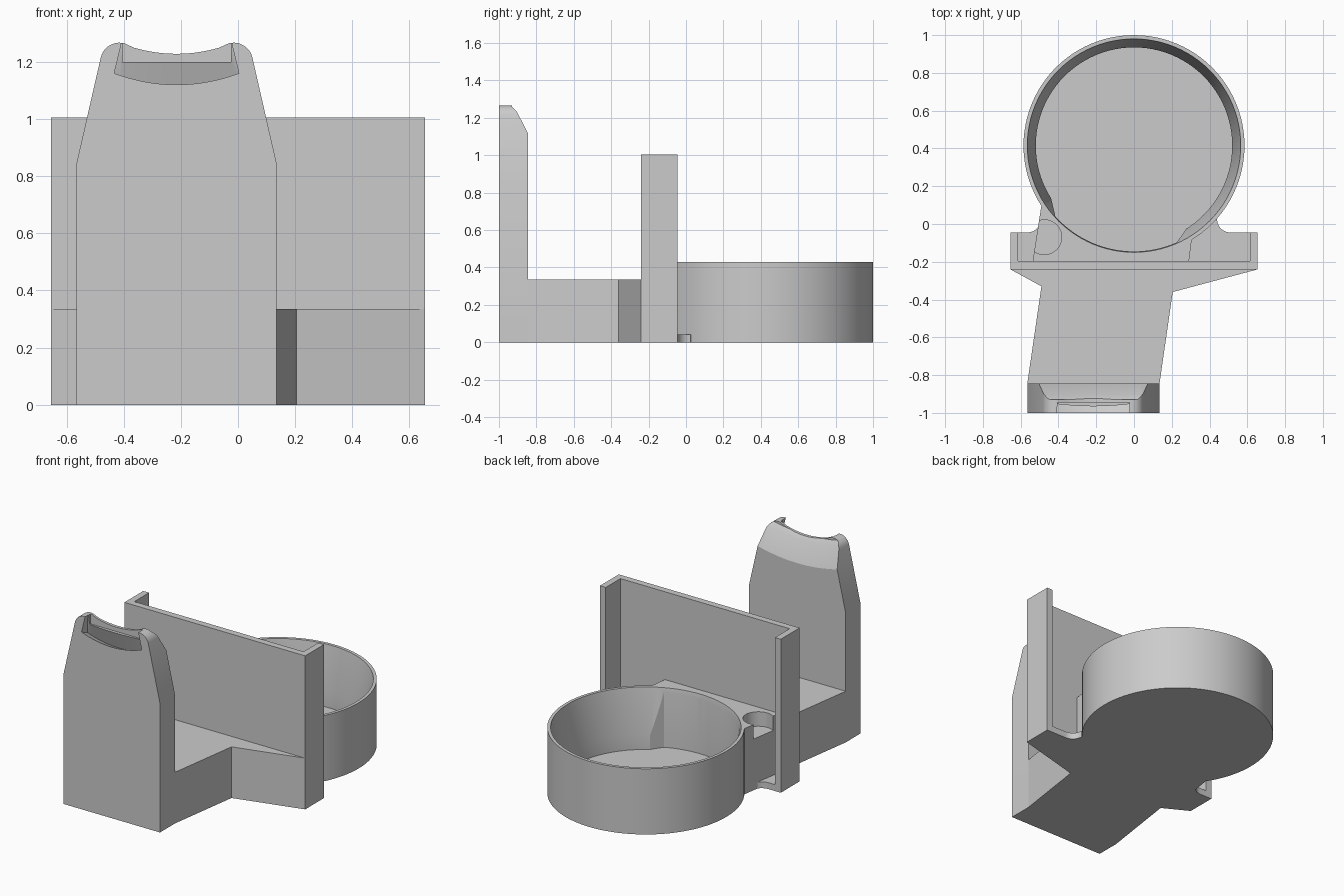
import bpy
import bmesh
from math import cos, sin, radians

cube = bpy.data.objects.get("Cube")
if cube:
    bpy.data.objects.remove(cube, do_unlink=True)

grey = bpy.data.materials.new("plain grey")
grey.use_nodes = True
colour = (0.6, 0.6, 0.6, 1)
grey.diffuse_color = colour
grey.node_tree.nodes["Principled BSDF"].inputs["Base Color"].default_value = colour


def loft(name, rings):
    """Closed solid through a list of matching rings of points."""
    bm = bmesh.new()
    loops = [[bm.verts.new(p) for p in ring] for ring in rings]
    n = len(loops[0])
    for a, b in zip(loops, loops[1:]):
        for i in range(n):
            j = (i + 1) % n
            bm.faces.new((a[i], a[j], b[j], b[i]))
    bm.faces.new(loops[0])
    bm.faces.new(loops[-1])
    bmesh.ops.recalc_face_normals(bm, faces=bm.faces)
    mesh = bpy.data.meshes.new(name)
    bm.to_mesh(mesh)
    bm.free()
    mesh.materials.append(grey)
    ob = bpy.data.objects.new(name, mesh)
    bpy.context.collection.objects.link(ob)
    return ob


def prism(name, outline, z0, z1):
    return loft(name, [[(x, y, z) for x, y in outline] for z in (z0, z1)])


def box(name, x0, x1, y0, y1, z0, z1):
    return prism(name, [(x0, y0), (x1, y0), (x1, y1), (x0, y1)], z0, z1)


def arc(cx, cy, r, a0, a1, n):
    return [(cx + r * cos(radians(a0 + (a1 - a0) * i / n)),
             cy + r * sin(radians(a0 + (a1 - a0) * i / n))) for i in range(n + 1)]


def disc(cx, cy, r, n=96):
    return arc(cx, cy, r, 0, 360, n)[:-1]


def combine(ob, other, operation):
    mod = ob.modifiers.new(operation, "BOOLEAN")
    mod.operation, mod.object, mod.solver = operation, other, "EXACT"
    bpy.context.view_layer.objects.active = ob
    bpy.ops.object.modifier_apply(modifier=mod.name)
    bpy.data.objects.remove(other, do_unlink=True)


CUP_Y, RIM, FLOOR, ARM_TOP = 0.415, 0.43, 0.042, 0.335

# Round cup joined to the tapered bridge block
cup = prism("cup", disc(0, CUP_Y, 0.585), 0, RIM)
bridge = prism("bridge", [(-0.54, -0.22), (0.288, -0.22), (0.305, -0.085),
                          (0.32, 0.1), (-0.49, 0.1)], 0, RIM)
combine(cup, bridge, "UNION")

# Cavity: straight at the bottom, flared above, widened at the bridge
cavity = loft("cavity", [[(x, y, z) for x, y in disc(0, CUP_Y, r)] for r, z in
                         ((0.52, FLOOR), (0.52, 0.14), (0.565, RIM), (0.565, 0.6))])
combine(cup, cavity, "DIFFERENCE")
widening = prism("widening", [(0, CUP_Y), (-0.44, 0.14)]
                 + arc(0, CUP_Y, 0.56, 222, 294, 24) + [(0.28, -0.02)], FLOOR, 0.61)
combine(cup, widening, "DIFFERENCE")

# Small round pocket open to the side of the bridge
combine(cup, prism("pocket", disc(-0.475, -0.07, 0.092, 40), ARM_TOP, 0.6), "DIFFERENCE")


def foot_corner(cx):
    return [(0.655, -0.045)] + arc(cx, 0.025, 0.07, 270, 180, 10) + [(0.3, 0.06)]


# Thin foot with hollow corners, kept clear of the cup cavity
foot = foot_corner(0.51) + [(-x, y) for x, y in reversed(foot_corner(0.565))]
prism("foot", foot + [(-0.655, -0.22), (0.655, -0.22)], 0, FLOOR)

# Upright plate with side flanges
box("back_plate", -0.655, 0.655, -0.24, -0.197, 0, 1.005)
for side, name in ((-1, "right_flange"), (1, "left_flange")):
    a, b = sorted((side * 0.613, side * 0.655))
    box(name, a, b, -0.197, -0.045, 0, 1.005)

# Low arm between plate and post
prism("arm", [(0.655, -0.24), (0.205, -0.36), (0.135, -0.845),
              (-0.565, -0.845), (-0.49, -0.33), (-0.655, -0.24)], 0, ARM_TOP)

# Post with tapered shoulders, rounded horns and a dipped top
MID = -0.215
half = [(0.35, 0), (0.35, 0.845)] + arc(0.2, 1.2, 0.067, 13, 105, 10)
half += [(0.17 * t / 8, 1.228 + 0.028 * (t / 8) ** 2) for t in range(7, -1, -1)]
outline = half + [(-x, z) for x, z in reversed(half[:-1])]
post = loft("post", [[(MID + x, y, z) for x, z in outline] for y in (-1, -0.845)])


def sweep(name, profile, width, rise, taper):
    """Run a (y, z) profile across the post along a shallow upward curve."""
    steps = [i / 8 for i in range(-8, 9)]
    return loft(name, [[(MID + width * t * (1 - taper * (z - 1.12)), y, z + rise * t * t)
                        for y, z in profile] for t in steps])


# Sloped back of the top, then the undercut lip at the front with a small step
combine(post, sweep("slope", [(-0.843, 1.075), (-0.905, 1.205), (-0.93, 1.235),
                              (-0.935, 1.5), (-0.7, 1.5), (-0.7, 1.075)],
                    0.5, 0.11, 0), "DIFFERENCE")
combine(post, sweep("lip", [(-1.1, 1.165), (-1, 1.12), (-0.925, 1.085), (-0.965, 1.2),
                            (-0.965, 1.4), (-1.1, 1.4)], 0.218, 0.04, 1.1), "DIFFERENCE")
combine(post, box("step", MID - 0.19, MID + 0.19, -1.1, -0.945, 1.2, 1.4), "DIFFERENCE")

# Smooth the curves and keep the edges
for ob in bpy.context.collection.objects:
    ob.select_set(ob.type == "MESH")
bpy.context.view_layer.objects.active = post
bpy.ops.object.shade_smooth_by_angle(angle=radians(20))
